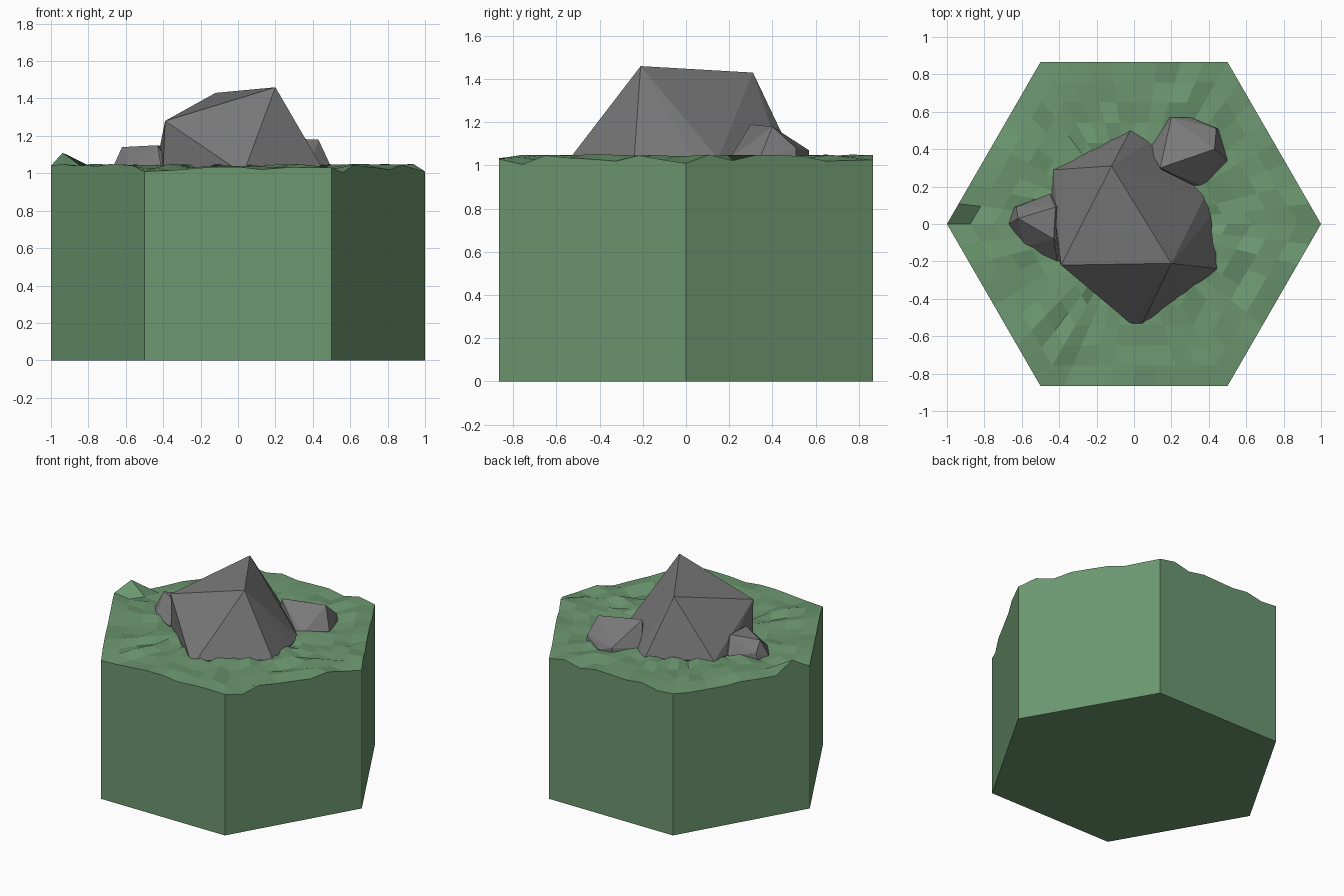
import bpy, bmesh, random
from math import cos, sin, pi

if "Cube" in bpy.data.objects:
    bpy.data.objects.remove(bpy.data.objects["Cube"])

random.seed(4)


def material(name, color):
    mat = bpy.data.materials.new(name)
    mat.diffuse_color = color
    mat.use_nodes = True
    mat.node_tree.nodes["Principled BSDF"].inputs["Base Color"].default_value = mat.diffuse_color
    return mat


def add_object(name, bm, mat):
    bmesh.ops.recalc_face_normals(bm, faces=bm.faces[:])
    mesh = bpy.data.meshes.new(name)
    bm.to_mesh(mesh)
    bm.free()
    mesh.materials.append(mat)
    obj = bpy.data.objects.new(name, mesh)
    bpy.context.collection.objects.link(obj)
    return obj


green = material("grass", (0.15, 0.31, 0.16, 1))
grey = material("stone", (0.19, 0.19, 0.19, 1))

# Hexagonal tile: concentric rings of uneven ground, closed by six flat sides
SEGMENTS, RINGS = 8, 8
N = 6 * SEGMENTS
corners = [(cos(k * pi / 3), sin(k * pi / 3)) for k in range(6)]
fixed = {0: 1.01, 1: 1.05, 23: 1.05, 24: 1.04, 25: 1.05,
         32: 1.01, 33: 1.015, 34: 1.025, 36: 1.035, 38: 1.03,
         40: 1.03, 41: 1.005, 43: 1.035, 45: 1.02}
fixed[23] = 1.11


def rim(i):
    k, t = divmod(i, SEGMENTS)
    t /= SEGMENTS
    (ax, ay), (bx, by) = corners[k], corners[(k + 1) % 6]
    return ax + (bx - ax) * t, ay + (by - ay) * t


bm = bmesh.new()
rings = []
for r in range(1, RINGS + 1):
    ring = []
    for i in range(N):
        x, y = rim(i)
        z = 1.033 + random.uniform(-0.018, 0.018)
        if r == RINGS:
            z = fixed.get(i, z)
        s = r / RINGS
        ring.append(bm.verts.new((x * s, y * s, z)))
    rings.append(ring)
center = bm.verts.new((0, 0, 1.03))
for i in range(N):
    j = (i + 1) % N
    bm.faces.new((center, rings[0][i], rings[0][j]))
    for a, b in zip(rings, rings[1:]):
        bm.faces.new((a[i], b[i], b[j], a[j]))
base = [bm.verts.new((x, y, 0)) for x, y in corners]
bm.faces.new(base)
for k in range(6):
    edge = [rings[-1][(k * SEGMENTS + i) % N] for i in range(SEGMENTS + 1)]
    bm.faces.new([base[(k + 1) % 6], base[k]] + edge)
add_object("hex_ground", bm, green)


# Faceted boulders: convex hulls of a few peaks and a ground outline
def boulder(name, peaks, outline, ground=1.03):
    bm = bmesh.new()
    for p in peaks:
        bm.verts.new(p)
    cx = sum(p[0] for p in outline) / len(outline)
    cy = sum(p[1] for p in outline) / len(outline)
    for x, y in outline:
        bm.verts.new((x, y, ground))
        bm.verts.new((cx + (x - cx) * 0.9, cy + (y - cy) * 0.9, ground - 0.12))
    hull = bmesh.ops.convex_hull(bm, input=bm.verts[:])
    inner = [g for g in hull["geom_interior"] if isinstance(g, bmesh.types.BMVert)]
    bmesh.ops.delete(bm, geom=inner, context="VERTS")
    add_object(name, bm, grey)


boulder("large_boulder",
        [(0.20, -0.21, 1.46), (-0.12, 0.31, 1.43), (-0.39, -0.22, 1.28)],
        [(-0.02, 0.50), (-0.43, 0.29), (-0.44, 0.16), (-0.40, -0.20), (-0.02, -0.53),
         (0.04, -0.54), (0.45, -0.24), (0.41, 0.04), (0.38, 0.15), (0.08, 0.44)])
boulder("back_boulder",
        [(0.43, 0.40, 1.18), (0.14, 0.30, 1.19), (0.20, 0.57, 1.07), (0.44, 0.51, 1.08)],
        [(0.15, 0.28), (0.33, 0.20), (0.38, 0.20), (0.50, 0.34),
         (0.45, 0.51), (0.30, 0.57), (0.19, 0.57), (0.08, 0.40)])
boulder("side_boulder",
        [(-0.62, 0.03, 1.14), (-0.43, -0.08, 1.15), (-0.42, 0.09, 1.15), (-0.63, 0.09, 1.07)],
        [(-0.67, 0.0), (-0.64, 0.09), (-0.45, 0.16), (-0.35, 0.1),
         (-0.35, -0.15), (-0.41, -0.20), (-0.58, -0.12)])
